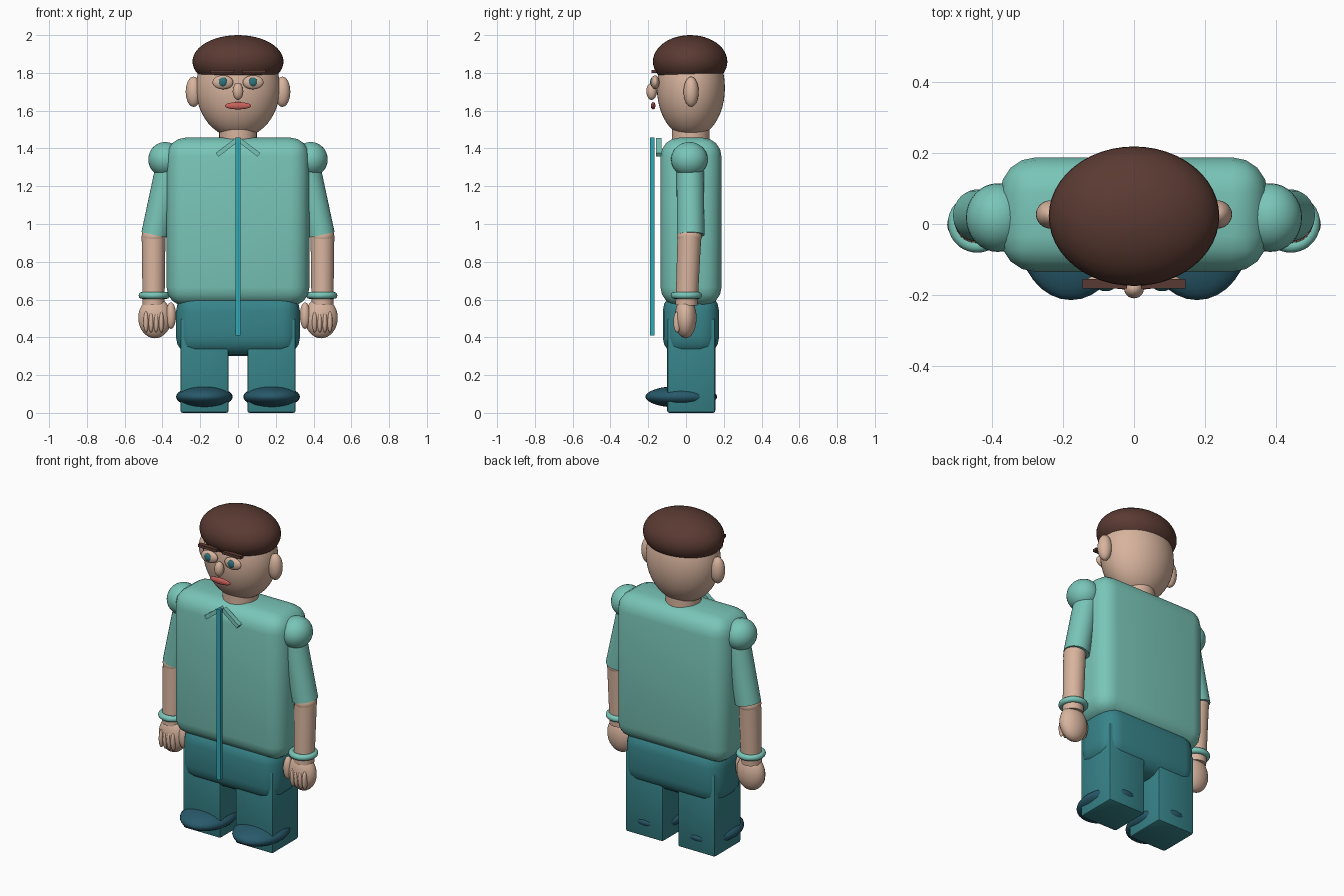
import bpy, bmesh, math
from mathutils import Vector, Matrix

cube = bpy.data.objects.get("Cube")
if cube:
    bpy.data.objects.remove(cube, do_unlink=True)


def material(name, hex_code):
    srgb = [int(hex_code[i:i + 2], 16) / 255 for i in (0, 2, 4)]
    lin = [c / 12.92 if c <= 0.04045 else ((c + 0.055) / 1.055) ** 2.4 for c in srgb]
    m = bpy.data.materials.new(name)
    m.use_nodes = True
    m.diffuse_color = (*lin, 1)
    m.node_tree.nodes["Principled BSDF"].inputs["Base Color"].default_value = (*lin, 1)
    return m


SKIN = material("skin", "D8B49E")
SHIRT = material("shirt_green", "79C5B8")
PANTS = material("trouser_teal", "37848A")
SHOE = material("shoe_blue", "28596A")
HAIR = material("hair_brown", "5A3A32")
LIPS = material("lip_red", "CB625B")
ZIP = material("zip_cyan", "32A9B5")
IRIS = material("iris_teal", "2F737B")


def finish(name, bm, mat, angle=40):
    mesh = bpy.data.meshes.new(name)
    bm.to_mesh(mesh)
    bm.free()
    obj = bpy.data.objects.new(name, mesh)
    bpy.context.collection.objects.link(obj)
    mesh.materials.append(mat)
    bpy.ops.object.select_all(action='DESELECT')
    obj.select_set(True)
    bpy.context.view_layer.objects.active = obj
    bpy.ops.object.shade_smooth_by_angle(angle=math.radians(angle))
    return obj


def ellipsoid(name, centre, radii, mat, seg=32):
    bm = bmesh.new()
    bmesh.ops.create_uvsphere(bm, u_segments=seg, v_segments=seg // 2, radius=1)
    bmesh.ops.transform(bm, verts=bm.verts,
                        matrix=Matrix.Translation(centre) @ Matrix.Diagonal((*radii, 1)))
    return finish(name, bm, mat)


def box(name, lo, hi, mat, bevel=0.0, segments=4, tilt=0.0):
    # Box between two corners, optionally rounded and tilted about y
    lo, hi = Vector(lo), Vector(hi)
    bm = bmesh.new()
    bmesh.ops.create_cube(bm, size=1)
    bmesh.ops.transform(bm, verts=bm.verts, matrix=Matrix.Diagonal((*(hi - lo), 1)))
    if bevel:
        bmesh.ops.bevel(bm, geom=bm.edges[:], offset=bevel, segments=segments,
                        profile=0.5, affect='EDGES')
    bmesh.ops.transform(bm, verts=bm.verts,
                        matrix=Matrix.Translation((lo + hi) / 2) @ Matrix.Rotation(tilt, 4, 'Y'))
    return finish(name, bm, mat)


def limb(name, a, b, ra, rb, mat):
    # Tapered cylinder running from a to b
    a, b = Vector(a), Vector(b)
    bm = bmesh.new()
    bmesh.ops.create_cone(bm, cap_ends=True, segments=32, radius1=ra, radius2=rb,
                          depth=(b - a).length)
    rot = (b - a).to_track_quat('Z', 'Y').to_matrix().to_4x4()
    bmesh.ops.transform(bm, verts=bm.verts, matrix=Matrix.Translation((a + b) / 2) @ rot)
    return finish(name, bm, mat)


def ring(name, centre, major, minor, mat, n=36, k=12):
    bm = bmesh.new()
    loops = []
    for i in range(n):
        t = 2 * math.pi * i / n
        loop = []
        for j in range(k):
            p = 2 * math.pi * j / k
            r = major + minor * math.cos(p)
            loop.append(bm.verts.new((centre[0] + r * math.cos(t), centre[1] + r * math.sin(t),
                                      centre[2] + minor * math.sin(p))))
        loops.append(loop)
    for i in range(n):
        a, b = loops[i], loops[(i + 1) % n]
        for j in range(k):
            bm.faces.new((a[j], b[j], b[(j + 1) % k], a[(j + 1) % k]))
    return finish(name, bm, mat, 80)


# Head
ellipsoid("head", (0, 0.026, 1.72), (0.222, 0.18, 0.265), SKIN, 48)
ellipsoid("hair", (0, 0.022, 1.86), (0.241, 0.197, 0.14), HAIR, 48)
ellipsoid("nose", (0, -0.182, 1.702), (0.028, 0.028, 0.045), SKIN)
ellipsoid("mouth", (0, -0.174, 1.626), (0.07, 0.012, 0.019), LIPS)
limb("neck", (0, 0.025, 1.40), (0, 0.025, 1.52), 0.1, 0.1, SKIN)

# Body
box("torso", (-0.378, -0.135, 0.565), (0.378, 0.188, 1.457), SHIRT, 0.1)
box("pelvis", (-0.328, -0.123, 0.30), (0.328, 0.175, 0.64), PANTS, 0.1)
box("zip", (-0.013, -0.19, 0.41), (0.013, -0.168, 1.457), ZIP)

for s, side in ((1, "left"), (-1, "right")):
    # Face details
    ellipsoid(side + "_ear", (s * 0.235, 0.027, 1.70), (0.042, 0.04, 0.08), SKIN)
    ellipsoid(side + "_eye", (s * 0.08, -0.163, 1.75), (0.055, 0.022, 0.037), SKIN)
    ellipsoid(side + "_iris", (s * 0.08, -0.178, 1.752), (0.024, 0.012, 0.024), IRIS)
    xs = sorted((s * 0.02, s * 0.145))
    box(side + "_brow", (xs[0], -0.182, 1.799), (xs[1], -0.155, 1.816), HAIR)

    # Collar strip
    box(side + "_collar", (s * 0.058 - 0.066, -0.16, 1.394), (s * 0.058 + 0.066, -0.13, 1.418),
        SHIRT, tilt=s * math.radians(37))

    # Arm
    ellipsoid(side + "_shoulder", (s * 0.385, 0.018, 1.342), (0.09, 0.097, 0.092), SHIRT)
    limb(side + "_sleeve", (s * 0.355, 0.022, 1.345), (s * 0.44, 0.025, 0.942), 0.072, 0.073, SHIRT)
    ellipsoid(side + "_elbow", (s * 0.447, 0.018, 0.935), (0.063, 0.066, 0.055), SKIN)
    limb(side + "_forearm", (s * 0.447, 0.018, 0.94), (s * 0.447, 0.003, 0.57), 0.063, 0.058, SKIN)
    ring(side + "_bracelet", (s * 0.443, 0.002, 0.622), 0.065, 0.018, SHIRT)

    # Hand
    ellipsoid(side + "_hand", (s * 0.44, -0.002, 0.503), (0.088, 0.058, 0.108), SKIN)
    ellipsoid(side + "_thumb", (s * 0.355, -0.02, 0.515), (0.027, 0.03, 0.07), SKIN)
    for i in range(4):
        ellipsoid(f"{side}_finger_{i + 1}", (s * (0.406 + 0.027 * i), -0.047, 0.481),
                  (0.014, 0.02, 0.056), SKIN, 16)

    # Leg and shoe
    xs = sorted((s * 0.05, s * 0.305))
    box(side + "_leg", (xs[0], -0.1, 0), (xs[1], 0.155, 0.5), PANTS, 0.012, 2)
    ellipsoid(side + "_shoe", (s * 0.178, -0.025, 0.085), (0.15, 0.19, 0.058), SHOE)
